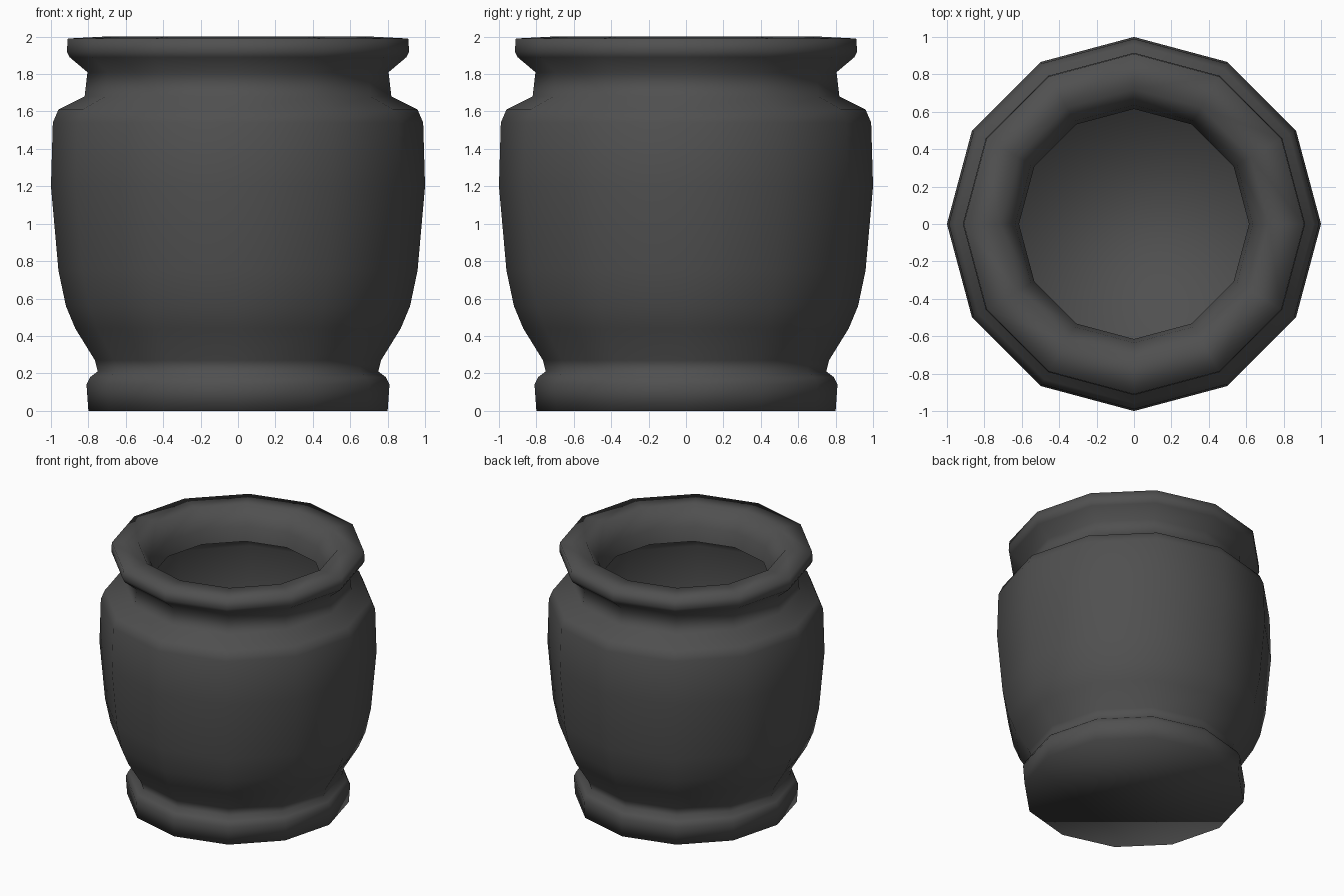
import bpy, bmesh, math

if "Cube" in bpy.data.objects:
    bpy.data.objects.remove(bpy.data.objects["Cube"])

SIDES = 12

# Pot profile (radius, height): foot, waist, belly, shoulder, neck, rolled lip, inner lip edge
PROFILE = [
    (0.80, 0.00), (0.81, 0.14), (0.79, 0.18), (0.75, 0.21), (0.765, 0.27),
    (0.87, 0.44), (0.92, 0.56), (0.96, 0.75), (1.00, 1.20), (0.99, 1.54),
    (0.96, 1.61), (0.82, 1.68), (0.805, 1.81), (0.90, 1.89), (0.915, 1.92),
    (0.91, 1.99), (0.72, 2.00), (0.635, 1.86), (0.615, 1.75),
]


def lathe(name, profile, sides):
    """Revolve a profile around z, closing only the bottom."""
    bm = bmesh.new()
    rings = []
    for r, z in profile:
        rings.append([bm.verts.new((r * math.cos(2 * math.pi * i / sides),
                                    r * math.sin(2 * math.pi * i / sides), z))
                      for i in range(sides)])
    for low, high in zip(rings, rings[1:]):
        for i in range(sides):
            j = (i + 1) % sides
            bm.faces.new((low[i], low[j], high[j], high[i]))
    bm.faces.new(rings[0][::-1])
    for f in bm.faces:
        f.smooth = True
    mesh = bpy.data.meshes.new(name)
    bm.to_mesh(mesh)
    bm.free()
    obj = bpy.data.objects.new(name, mesh)
    bpy.context.collection.objects.link(obj)
    return obj


# Open pot: a single shell with a flat base and an inward-turned lip
pot = lathe("pot", PROFILE, SIDES)

# Dark grey glaze
glaze = bpy.data.materials.new("dark_glaze")
glaze.diffuse_color = (0.08, 0.08, 0.08, 1)
glaze.use_nodes = True
glaze.node_tree.nodes["Principled BSDF"].inputs["Base Color"].default_value = glaze.diffuse_color
pot.data.materials.append(glaze)
